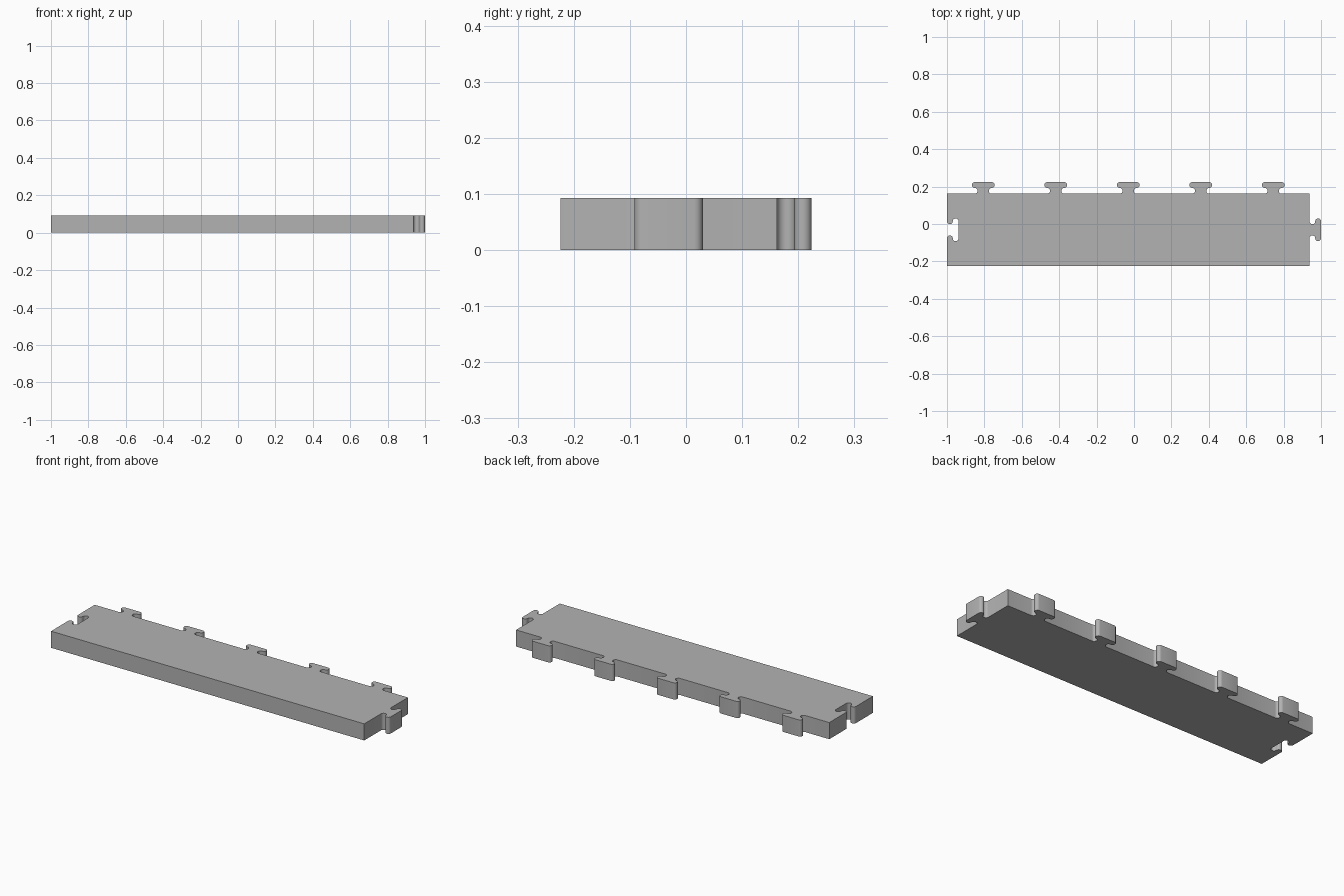
import bpy, bmesh
from math import sin, cos, pi
from mathutils import Vector

cube = bpy.data.objects.get("Cube")
if cube:
    bpy.data.objects.remove(cube, do_unlink=True)

LEFT, RIGHT, FRONT, BACK = -1.0, 0.938, -0.224, 0.162
HEIGHT = 0.093
R = 0.0155          # radius of every rounded corner of a tab
SHOULDER = 0.0455   # distance of the corner centres from the tab's middle
TABS = 5
STEPS = 10


def tab_profile():
    """Outline of a T-shaped tab as (along, outward) pairs."""
    turns = [pi * i / STEPS - pi / 2 for i in range(STEPS + 1)]
    neck = [(-SHOULDER + R * cos(a), R + R * sin(a)) for a in turns]
    head = [(-SHOULDER - R * cos(a), 3 * R + R * sin(a)) for a in turns]
    half = neck + head[1:]
    return half + [(-u, v) for u, v in reversed(half)]


def place_tab(centre, along, outward):
    along, outward, centre = Vector(along), Vector(outward), Vector(centre)
    return [centre + along * u + outward * v for u, v in tab_profile()]


# Outline, counter-clockwise
middle = (FRONT + BACK) / 2
outline = [Vector((LEFT, FRONT)), Vector((RIGHT, FRONT))]
outline += place_tab((RIGHT, middle), (0, 1), (1, 0))          # end tab
outline.append(Vector((RIGHT, BACK)))
pitch = (RIGHT - LEFT) / TABS
for i in reversed(range(TABS)):                                # back tabs
    outline += place_tab((LEFT + pitch * (i + 0.5), BACK), (-1, 0), (0, 1))
outline.append(Vector((LEFT, BACK)))
outline += place_tab((LEFT, middle), (0, -1), (1, 0))          # end slot

# Extruded plank
bm = bmesh.new()
base = bm.faces.new([bm.verts.new((p.x, p.y, 0)) for p in outline])
result = bmesh.ops.extrude_face_region(bm, geom=[base], use_keep_orig=True)
top = [v for v in result["geom"] if isinstance(v, bmesh.types.BMVert)]
bmesh.ops.translate(bm, verts=top, vec=(0, 0, HEIGHT))
bmesh.ops.recalc_face_normals(bm, faces=bm.faces)
mesh = bpy.data.meshes.new("interlocking_plank")
bm.to_mesh(mesh)
bm.free()
plank = bpy.data.objects.new("interlocking_plank", mesh)
bpy.context.collection.objects.link(plank)

# Plain grey material
grey = bpy.data.materials.new("plain_grey")
grey.use_nodes = True
colour = (0.45, 0.45, 0.45, 1)
grey.diffuse_color = colour
for node in grey.node_tree.nodes:
    if node.type == "BSDF_PRINCIPLED":
        node.inputs["Base Color"].default_value = colour
mesh.materials.append(grey)

# Smooth round corners, sharp rims
bpy.ops.object.select_all(action="DESELECT")
plank.select_set(True)
bpy.context.view_layer.objects.active = plank
bpy.ops.object.shade_smooth_by_angle(angle=pi / 6)
